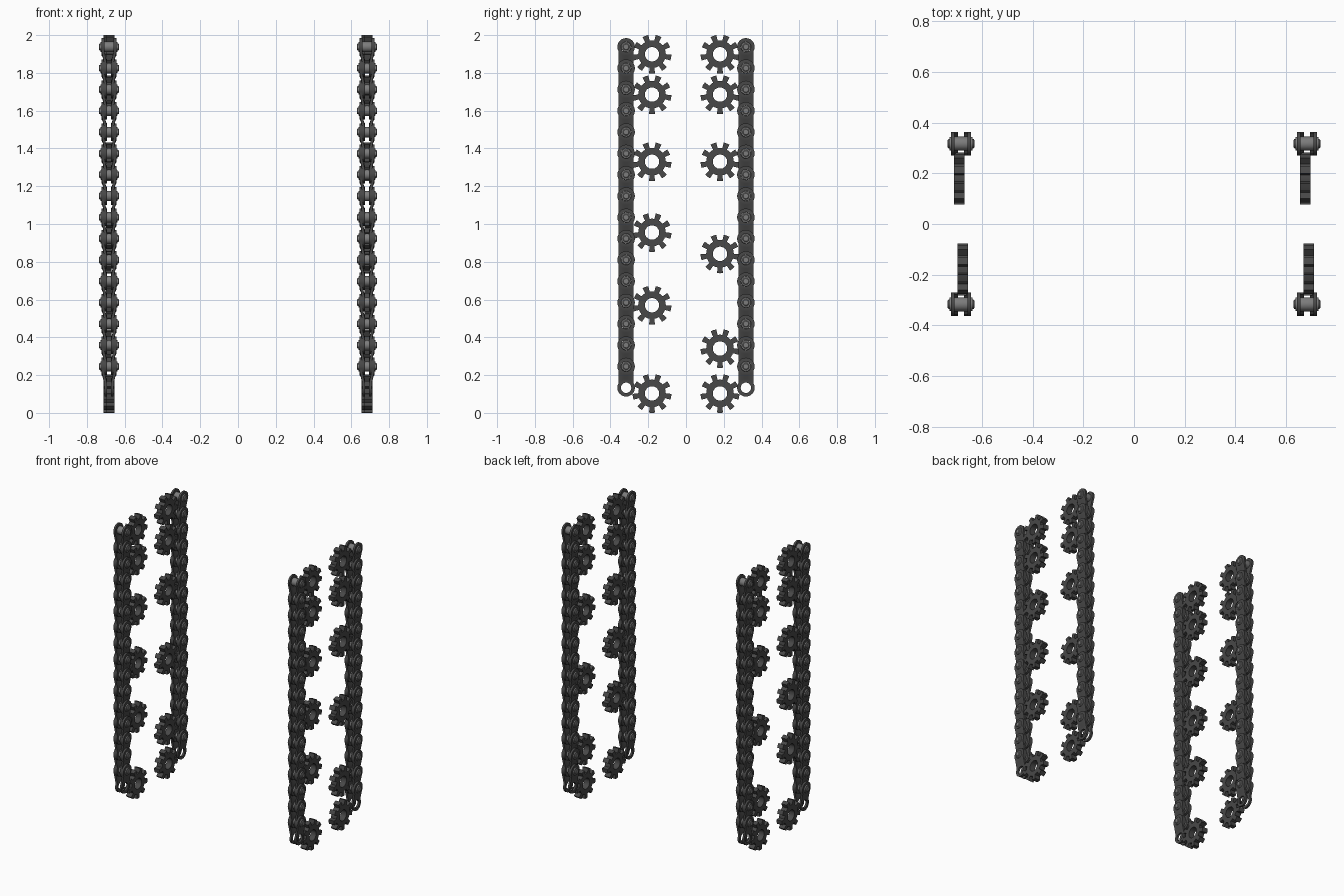
import bpy, bmesh, math
from mathutils import Vector

if "Cube" in bpy.data.objects:
    bpy.data.objects.remove(bpy.data.objects["Cube"])

PITCH, COUNT, Z0 = 0.1128, 16, 0.133
CHAIN_X, CHAIN_Y, GEAR_Y = 0.683, 0.317, 0.180
NARROW, WIDE, THICK = 0.011, 0.025, 0.014


def material(name, v):
    m = bpy.data.materials.new(name)
    m.diffuse_color = (v, v, v, 1)
    m.use_nodes = True
    m.node_tree.nodes["Principled BSDF"].inputs["Base Color"].default_value = m.diffuse_color
    return m


DARK, STEEL = material("dark_steel", 0.065), material("pin_steel", 0.2)


def finish(bm, name, mat):
    bmesh.ops.recalc_face_normals(bm, faces=bm.faces)
    for f in bm.faces:
        f.smooth = True
    for e in bm.edges:
        e.smooth = len(e.link_faces) == 2 and e.calc_face_angle(0) < math.radians(35)
    me = bpy.data.meshes.new(name)
    bm.to_mesh(me)
    bm.free()
    me.materials.append(mat)
    return me


def thicken(bm, faces, dx):
    geo = bmesh.ops.extrude_face_region(bm, geom=faces, use_keep_orig=True)["geom"]
    vs = [g for g in geo if isinstance(g, bmesh.types.BMVert)]
    bmesh.ops.translate(bm, verts=vs, vec=(dx, 0, 0))


# Cranked link plates: narrow eye at the bottom, wide eye at the top
def link_mesh():
    bm = bmesh.new()
    n = 24
    for s in (-1, 1):
        faces, rims = [], []
        for x, zc in ((NARROW, 0), (WIDE, PITCH)):
            ring = []
            for r in (0.0275, 0.0465):
                ring.append([bm.verts.new((s * x, r * math.cos(i * math.tau / n),
                                           zc + r * math.sin(i * math.tau / n))) for i in range(n)])
            a, b = ring
            for i in range(n):
                j = (i + 1) % n
                faces.append(bm.faces.new((a[i], a[j], b[j], b[i])))
            rims.append(b)
        low, high = rims
        for i in range(2, 10):   # sloped web between the two eyes
            faces.append(bm.faces.new((low[i], low[i + 1], high[n - i - 1], high[n - i])))
        thicken(bm, faces, s * THICK)
    return finish(bm, "link_plates", DARK)


# Pin with stepped heads, revolved around x
def pin_mesh():
    bm = bmesh.new()
    n = 16
    half = [(0.053, 0.014), (0.050, 0.018), (0.046, 0.018), (0.046, 0.0255), (0.039, 0.0275)]
    prof = [(-x, r) for x, r in half] + [(x, r) for x, r in reversed(half)]
    rings = [[bm.verts.new((x, r * math.cos(i * math.tau / n), r * math.sin(i * math.tau / n)))
              for i in range(n)] for x, r in prof]
    for a, b in zip(rings, rings[1:]):
        for i in range(n):
            j = (i + 1) % n
            bm.faces.new((a[i], a[j], b[j], b[i]))
    bm.faces.new(rings[0])
    bm.faces.new(rings[-1])
    return finish(bm, "chain_pins", STEEL)


# Nine-tooth sprocket with a round bore, one tooth pointing down
def gear_mesh():
    bm = bmesh.new()
    teeth, bore, root, tip, w = 9, 0.038, 0.073, 0.103, 0.043
    step = math.tau / teeth

    def pt(r, a):
        return bm.verts.new((-w / 2, r * math.cos(a), r * math.sin(a)))

    inner, outer, faces = [], [], []
    for k in range(teeth):
        a = -math.pi / 2 + k * step
        for d in (-0.25, 0.25, 0.42, 0.58):
            inner.append(pt(bore, a + d * step))
            outer.append(pt(root, a + d * step))
    m = len(inner)
    for i in range(m):
        j = (i + 1) % m
        faces.append(bm.faces.new((inner[i], inner[j], outer[j], outer[i])))
        if i % 4 == 0:
            a = -math.pi / 2 + (i // 4) * step
            tips = [pt(tip, a + d * step) for d in (-0.22, 0, 0.22)]
            faces.append(bm.faces.new((outer[i], *tips, outer[j])))
    thicken(bm, faces, w)
    return finish(bm, "sprocket", DARK)


def place(name, mesh, loc, repeat=False):
    ob = bpy.data.objects.new(name, mesh)
    ob.location = loc
    bpy.context.collection.objects.link(ob)
    if repeat:
        arr = ob.modifiers.new("repeat", 'ARRAY')
        arr.count = COUNT
        arr.use_relative_offset = False
        arr.use_constant_offset = True
        arr.constant_offset_displace = Vector((0, 0, PITCH))


links, pins, gear = link_mesh(), pin_mesh(), gear_mesh()
gear_heights = {"front": (1.899, 1.685, 1.33, 0.955, 0.57, 0.103),
                "back": (1.899, 1.685, 1.33, 0.842, 0.341, 0.103)}

# Four chains, each with its six sprockets on the inner side
for side, x in (("left", -CHAIN_X), ("right", CHAIN_X)):
    for end, s in (("front", -1), ("back", 1)):
        tag = f"{end}_{side}"
        place(f"chain_links_{tag}", links, (x, s * CHAIN_Y, Z0), True)
        place(f"chain_pins_{tag}", pins, (x, s * CHAIN_Y, Z0 + PITCH), True)
        for i, z in enumerate(gear_heights[end]):
            place(f"sprocket_{tag}_{i + 1}", gear, (x - s * 0.007, s * GEAR_Y, z))
